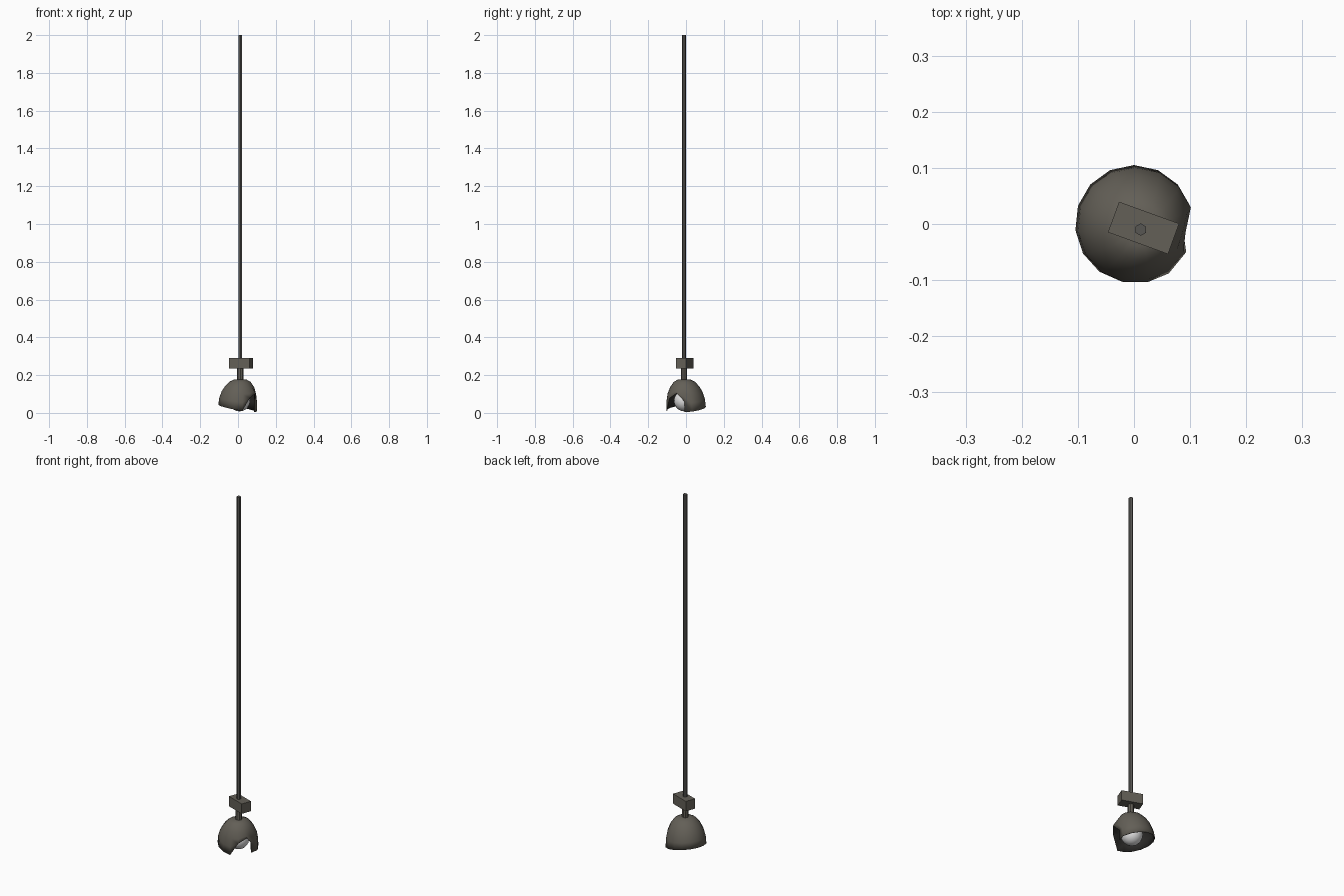
import bpy, bmesh, math
from mathutils import Vector

if "Cube" in bpy.data.objects:
    bpy.data.objects.remove(bpy.data.objects["Cube"])


def material(name, rgb):
    m = bpy.data.materials.new(name)
    m.diffuse_color = (*rgb, 1)
    m.use_nodes = True
    m.node_tree.nodes["Principled BSDF"].inputs["Base Color"].default_value = m.diffuse_color
    return m


METAL = material("dull bronze metal", (0.125, 0.115, 0.095))
CABLE = material("dark grey rod", (0.095, 0.092, 0.085))
INNER = material("dark shade lining", (0.025, 0.024, 0.022))
GLASS = material("frosted white glass", (0.75, 0.75, 0.75))
AX, AY = 0.012, -0.010          # axis of the hanging rod


def finish(ob, name, mat, angle=None):
    ob.name = name
    ob.data.materials.append(mat)
    if angle:
        bpy.ops.object.select_all(action='DESELECT')
        ob.select_set(True)
        bpy.context.view_layer.objects.active = ob
        bpy.ops.object.shade_smooth_by_angle(angle=math.radians(angle))
    return ob


def rod(name, r, z0, z1, sides, mat, angle=None):
    bpy.ops.mesh.primitive_cylinder_add(vertices=sides, radius=r, depth=z1 - z0,
                                        location=(AX, AY, (z0 + z1) / 2))
    return finish(bpy.context.object, name, mat, angle)


# hanging rod and the short stem between box and shade
rod("hanging_rod", 0.011, 0.28, 2.0, 6, CABLE)
rod("stem", 0.016, 0.165, 0.24, 8, METAL)

# junction box, turned a little
bpy.ops.mesh.primitive_cube_add(size=1, location=(0.017, -0.007, 0.262),
                                rotation=(0, 0, math.radians(-20)))
box = bpy.context.object
box.scale = (0.114, 0.058, 0.056)
finish(box, "junction_box", METAL)

# bent dome shade: 15 sides, rings tilt more towards the rim
SIDES = 15
profile = [(0.105, 0.023), (0.103, 0.065), (0.094, 0.105),
           (0.078, 0.138), (0.056, 0.165), (0.030, 0.178)]
bm = bmesh.new()
rings = []
for r, z in profile:
    t = (z - 0.023) / 0.155
    ring = []
    for k in range(SIDES):
        a = math.radians(90 - 24 * k)
        x = r * math.cos(a) + AX * t
        y = r * math.sin(a) + AY * t
        dz = (1 - t) * (-0.19 * r * math.cos(a) + 0.09 * r * math.sin(a))
        ring.append(bm.verts.new((x, y, z + dz)))
    rings.append(ring)
cap = bm.verts.new((AX, AY, 0.172))

# torn notch on the front right: columns 4 (-6 deg) to 7 (-78 deg)
rings[0][4].co = Vector((0.088, -0.008, 0.004))
rings[1][4].co = Vector((0.087, -0.008, 0.060))
rings[1][5].co = Vector((0.093, -0.050, 0.104))
rings[1][6].co = Vector((0.062, -0.088, 0.078))
rings[2][4].co.x -= 0.008
rings[2][5].co.z += 0.018
rings[2][6].co.z += 0.004
for i in range(len(rings) - 1):
    for k in range(SIDES):
        n = (k + 1) % SIDES
        a, b, c, d = rings[i][k], rings[i][n], rings[i + 1][n], rings[i + 1][k]
        if i == 0 and k in (4, 5):       # missing panels
            continue
        if i == 0 and k == 6:            # sliver left beside the tear
            bm.faces.new((b, c, d))
        else:
            bm.faces.new((a, b, c, d))
for k in range(SIDES):
    bm.faces.new((rings[-1][k], rings[-1][(k + 1) % SIDES], cap))
bmesh.ops.delete(bm, geom=[rings[0][5], rings[0][6]], context='VERTS')
bmesh.ops.recalc_face_normals(bm, faces=bm.faces)
if sum(f.normal.z for f in bm.faces) < 0:
    bmesh.ops.reverse_faces(bm, faces=bm.faces)
me = bpy.data.meshes.new("shade")
bm.to_mesh(me)
bm.free()
shade = bpy.data.objects.new("shade", me)
bpy.context.collection.objects.link(shade)
finish(shade, "shade", METAL, 45)
me.materials.append(INNER)
solid = shade.modifiers.new("thickness", 'SOLIDIFY')
solid.thickness = 0.003
solid.offset = -1
solid.material_offset = 1           # dark lining on the inside

# bulb inside the shade
bpy.ops.mesh.primitive_uv_sphere_add(segments=16, ring_count=10, radius=0.056,
                                     location=(0.008, -0.008, 0.064))
finish(bpy.context.object, "bulb", GLASS, 60)
